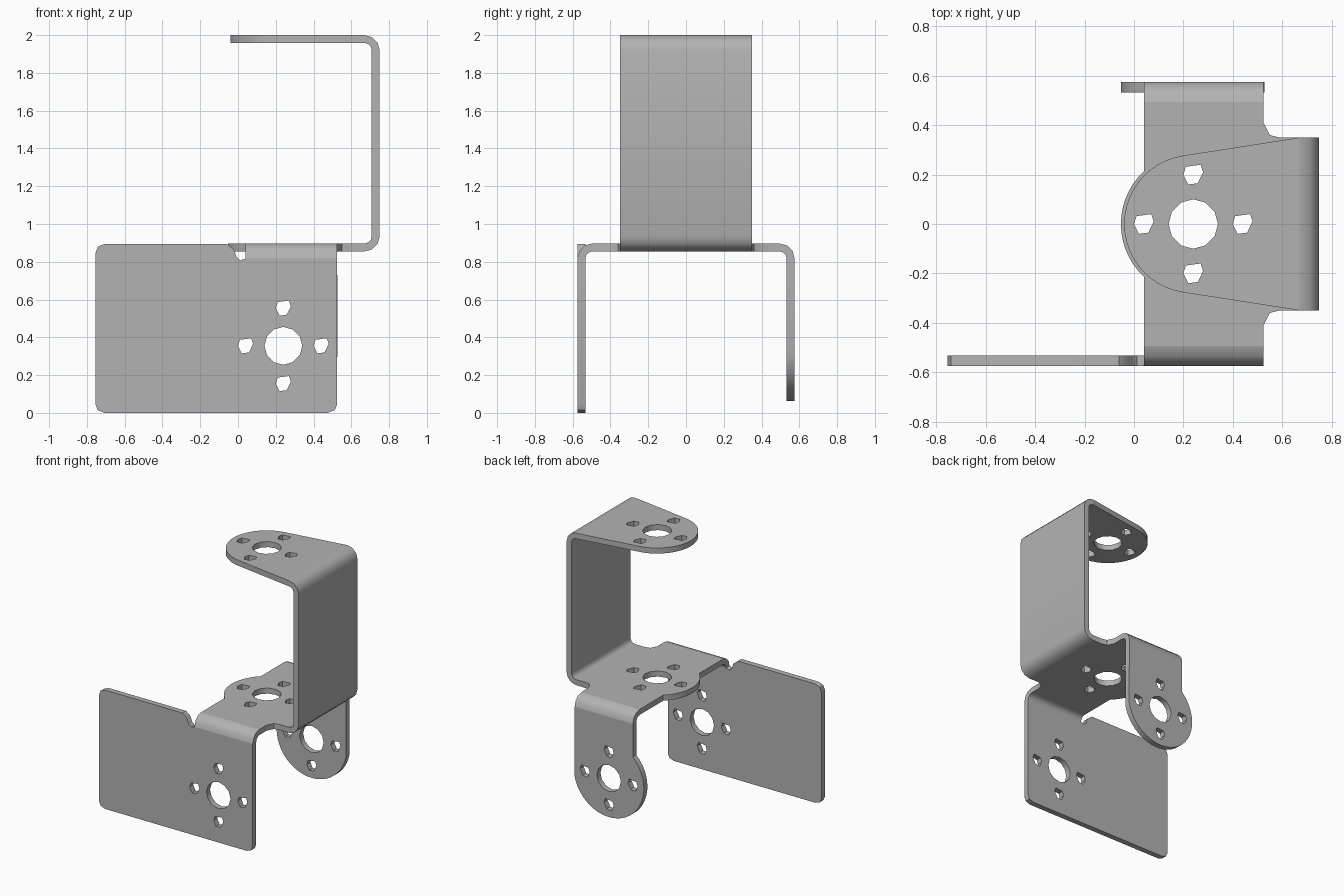
import bpy, bmesh
from math import radians, sin, cos, pi

old = bpy.data.objects.get("Cube")
if old:
    bpy.data.objects.remove(old, do_unlink=True)

T = 0.042            # sheet thickness
R = 0.08             # outer bend radius
HUB = 0.24           # x of every hole pattern
BEND = 0.67          # where the bends of the upright begin

steel = bpy.data.materials.new("grey_steel")
steel.use_nodes = True
steel.diffuse_color = (0.45, 0.45, 0.45, 1)
steel.node_tree.nodes["Principled BSDF"].inputs["Base Color"].default_value = (0.45, 0.45, 0.45, 1)


def arc(cx, cy, r, a0, a1, n):
    angles = [radians(a0 + (a1 - a0) * i / n) for i in range(n + 1)]
    return [(cx + r * cos(a), cy + r * sin(a)) for a in angles]


def hole_pattern(cy):
    """Large round hole with four small six-sided holes around it."""
    small = [(-.04, 0), (-.03, .032), (.03, .04), (.04, .01), (.018, -.035), (-.02, -.04)]
    loops = [arc(HUB, cy, 0.1, 0, 330, 11)]
    for k in range(4):
        dx, dy = 0.2 * cos(k * pi / 2), 0.2 * sin(k * pi / 2)
        loops.append([(HUB + dx + x, cy + dy + y) for x, y in small])
    return loops


def sheet(name, loops, depth, location, rotation=(0, 0, 0)):
    """Flat outline with holes, extruded about its own plane."""
    curve = bpy.data.curves.new(name, 'CURVE')
    curve.dimensions = '2D'
    curve.fill_mode = 'BOTH'
    curve.extrude = depth / 2
    for loop in loops:
        spline = curve.splines.new('POLY')
        spline.points.add(len(loop) - 1)
        for p, (x, y) in zip(spline.points, loop):
            p.co = (x, y, 0, 1)
        spline.use_cyclic_u = True
    temp = bpy.data.objects.new(name + "_outline", curve)
    bpy.context.collection.objects.link(temp)
    graph = bpy.context.evaluated_depsgraph_get()
    mesh = bpy.data.meshes.new_from_object(temp.evaluated_get(graph))
    bpy.data.objects.remove(temp, do_unlink=True)
    bm = bmesh.new()
    bm.from_mesh(mesh)
    bmesh.ops.remove_doubles(bm, verts=bm.verts, dist=0.0005)
    bmesh.ops.recalc_face_normals(bm, faces=bm.faces)
    bm.to_mesh(mesh)
    bm.free()
    mesh.materials.clear()
    mesh.materials.append(steel)
    obj = bpy.data.objects.new(name, mesh)
    obj.location = location
    obj.rotation_euler = [radians(a) for a in rotation]
    bpy.context.collection.objects.link(obj)
    bpy.ops.object.select_all(action='DESELECT')
    obj.select_set(True)
    bpy.context.view_layer.objects.active = obj
    bpy.ops.object.shade_smooth_by_angle(angle=radians(35))
    return obj


# Horizontal base: cross plate with a round lobe and a tongue towards the upright
half = [(BEND, .35), (.59, .35), (.55, .36), (.525, .41), (.525, .495), (.04, .495)]
mirrored = [(x, -y) for x, y in reversed(half)]
base = half + arc(HUB, 0, .293, 133, 227, 14) + mirrored
sheet("base_plate", [base] + hole_pattern(0), T, (0, 0, .855 + T / 2))

# Top plate: tapered tongue with a rounded end
top = [(BEND, -.35), (BEND, .35)] + arc(HUB, 0, .28, 98, 262, 22)
sheet("top_plate", [top] + hole_pattern(0), T, (0, 0, 2 - T / 2))

# Upright wall with a bend at each end
upright = (arc(BEND, .935, R, -90, 0, 3) + arc(BEND, 2 - R, R, 0, 90, 3)
           + arc(BEND, 2 - R, R - T, 90, 0, 3) + arc(BEND, .935, R - T, 0, -90, 3))
sheet("upright_wall", [upright], .70, (0, 0, 0), (90, 0, 0))

# Bends from the base down to the front and back plates
for name, a0 in (("back_bend", 0), ("front_bend", 180)):
    s = 1 if a0 == 0 else -1
    profile = arc(s * .495, .817, R, a0, 90, 3) + arc(s * .495, .817, R - T, 90, a0, 3)
    sheet(name, [profile], .485, (.2825, 0, 0), (90, 0, 90))

# Wide front plate with clipped corners and a relief notch
front = [(-.755, .045), (-.742, .014), (-.705, 0), (.475, 0), (.512, .014), (.525, .045),
         (.525, .817), (.04, .817), (.012, .808), (-.008, .825), (-.022, .865),
         (-.06, .895), (-.705, .895), (-.742, .88), (-.755, .845)]
sheet("front_plate", [front] + hole_pattern(.355), T, (0, -.575 + T / 2, 0), (90, 0, 0))

# Back tab with a rounded lower end
back = [(.525, .817), (.04, .817)] + arc(HUB, .355, .292, 133, 350, 28)
sheet("back_tab", [back] + hole_pattern(.355), T, (0, .575 - T / 2, 0), (90, 0, 0))
